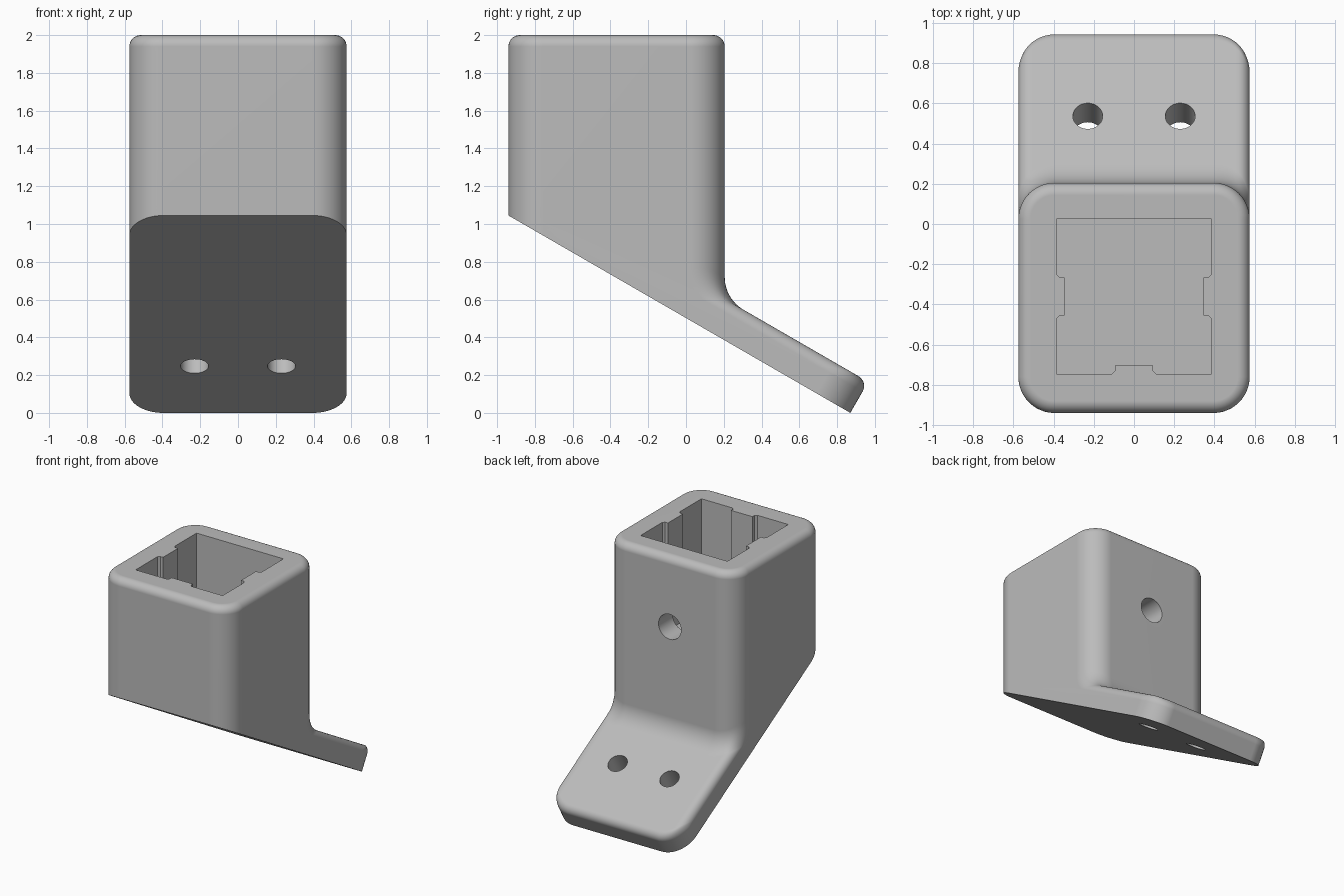
import bpy, bmesh, math
from mathutils import Matrix, Vector

cube = bpy.data.objects.get("Cube")
if cube:
    bpy.data.objects.remove(cube, do_unlink=True)

W, R, EDGE = 0.575, 0.18, 0.06          # half width, corner radius, edge rounding
FRONT, BACK, TOP = -0.94, 0.205, 2.0
TIP = 0.87                              # where the sloped underside meets the ground
SLOPE = math.tan(math.radians(30))
DOWN = Vector((math.cos(math.radians(30)), -0.5))   # along the foot, in (y, z)
UP = Vector((0.5, math.cos(math.radians(30))))      # away from the underside
THICK, FILLET = 0.19, 0.2
STEPS = 12

grey = bpy.data.materials.new("plain grey")
grey.use_nodes = True
colour = (0.5, 0.5, 0.5, 1)
grey.diffuse_color = colour
grey.node_tree.nodes["Principled BSDF"].inputs["Base Color"].default_value = colour


def make_object(name, bm):
    bmesh.ops.recalc_face_normals(bm, faces=bm.faces)
    mesh = bpy.data.meshes.new(name)
    bm.to_mesh(mesh)
    bm.free()
    mesh.materials.append(grey)
    obj = bpy.data.objects.new(name, mesh)
    bpy.context.collection.objects.link(obj)
    return obj


def corners(half, radius):
    """Quarter arcs as (x, setback, is_back), counter-clockwise from the back left."""
    arc = []
    for i in range(STEPS + 1):
        a = math.pi / 2 * i / STEPS
        arc.append((half - radius + radius * math.cos(a), radius - radius * math.sin(a)))
    left = [(x, c) for x, c in arc]
    right = [(-x, c) for x, c in reversed(arc)]
    back = [(x, c, True) for x, c in left + right]
    front = [(x, c, False) for x, c in reversed(left + right)]
    return back + front


def side_profile():
    """Rows of (point, edge rounding, shear, front height fraction) up the back."""
    rows = [(Vector((TIP, 0)), 0, 1, 0)]
    centre = Vector((TIP, 0)) + UP * (THICK - EDGE) - DOWN * EDGE
    for i in range(9):
        a = math.pi / 2 * i / 8
        p = centre + EDGE * (math.cos(a) * DOWN + math.sin(a) * UP)
        rows.append((p, math.sin(a), 1, 0.01 + 0.005 * i))
    corner_z = (TIP - BACK) * SLOPE + THICK / UP.y
    centre = Vector((BACK + FILLET, corner_z + FILLET * SLOPE))
    for i in range(13):
        a = math.radians(60) * (1 - i / 12)
        p = centre - FILLET * Vector((math.cos(a), math.sin(a)))
        rows.append((p, math.sin(1.5 * a), 1, 0.055 + 0.008 * i))
    rows.append((Vector((BACK, TOP - EDGE)), 0, 0, 1))
    return rows


# Socket block and sloped foot, lofted as one skin
bm = bmesh.new()
rings = []
for p, rounding, shear, rise in side_profile():
    ring = []
    for x, c, is_back in corners(W, R):
        if is_back:
            e = max(EDGE - (W - abs(x)), 0)
            drop = rounding * (EDGE - math.sqrt(max(EDGE ** 2 - e ** 2, 0)))
            q = p + Vector((-c, c * SLOPE * shear)) - UP * drop
        else:
            y = FRONT + c
            low = (TIP - y) * SLOPE
            q = Vector((y, low + (TOP - EDGE - low) * rise))
        ring.append(bm.verts.new((x, q.x, q.y)))
    rings.append(ring)
for i in range(1, 9):
    a = math.pi / 2 * i / 8
    d = EDGE * (1 - math.cos(a))
    z = TOP - EDGE + EDGE * math.sin(a)
    rings.append([bm.verts.new((x, BACK - d - c if back else FRONT + d + c, z))
                  for x, c, back in corners(W - d, R - d)])
for low, high in zip(rings, rings[1:]):
    for i in range(len(low)):
        j = (i + 1) % len(low)
        bm.faces.new((low[i], low[j], high[j], high[i]))
bm.faces.new(reversed(rings[0]))
bm.faces.new(rings[-1])
bracket = make_object("bracket_body", bm)


def cut(cutter):
    cutter.hide_render = True
    mod = bracket.modifiers.new("cut", "BOOLEAN")
    mod.operation, mod.solver, mod.object = "DIFFERENCE", "EXACT", cutter
    bpy.context.view_layer.objects.active = bracket
    bpy.ops.object.modifier_apply(modifier=mod.name)
    bpy.data.objects.remove(cutter, do_unlink=True)


def drill(name, centre, axis, radius, depth):
    bm = bmesh.new()
    turn = Vector(axis).to_track_quat("Z", "Y").to_matrix().to_4x4()
    bmesh.ops.create_cone(bm, cap_ends=True, segments=48, radius1=radius, radius2=radius,
                          depth=depth, matrix=Matrix.Translation(centre) @ turn)
    cut(make_object(name, bm))


# Square pocket with a guide rib on the front, left and right walls
half = [(0.095, -0.705), (0.095, -0.73), (0.11, -0.745), (0.385, -0.745),
        (0.385, -0.47), (0.37, -0.455), (0.345, -0.455), (0.345, -0.265),
        (0.37, -0.265), (0.385, -0.25), (0.385, 0.025)]
outline = half + [(-x, y) for x, y in reversed(half)]
bm = bmesh.new()
floor = bm.faces.new([bm.verts.new((x, y, 1.14)) for x, y in outline])
walls = bmesh.ops.extrude_face_region(bm, geom=[floor])["geom"]
bmesh.ops.translate(bm, vec=(0, 0, 1), verts=[v for v in walls if isinstance(v, bmesh.types.BMVert)])
cut(make_object("pocket_cutter", bm))

# Locking hole in the back wall and two fixing holes through the foot
drill("lock_hole_cutter", (0, 0.13, 1.44), (0, 1, 0), 0.1, 0.3)
for side in (-1, 1):
    drill("fixing_hole_cutter", (side * 0.23, 0.49, 0.33), (0, UP.x, UP.y), 0.074, 0.5)

# Smooth rounded edges, crisp cuts
bpy.ops.object.select_all(action="DESELECT")
bracket.select_set(True)
bpy.context.view_layer.objects.active = bracket
bpy.ops.object.shade_smooth_by_angle(angle=math.radians(30))
weighted = bracket.modifiers.new("even shading", "WEIGHTED_NORMAL")
weighted.keep_sharp = True
